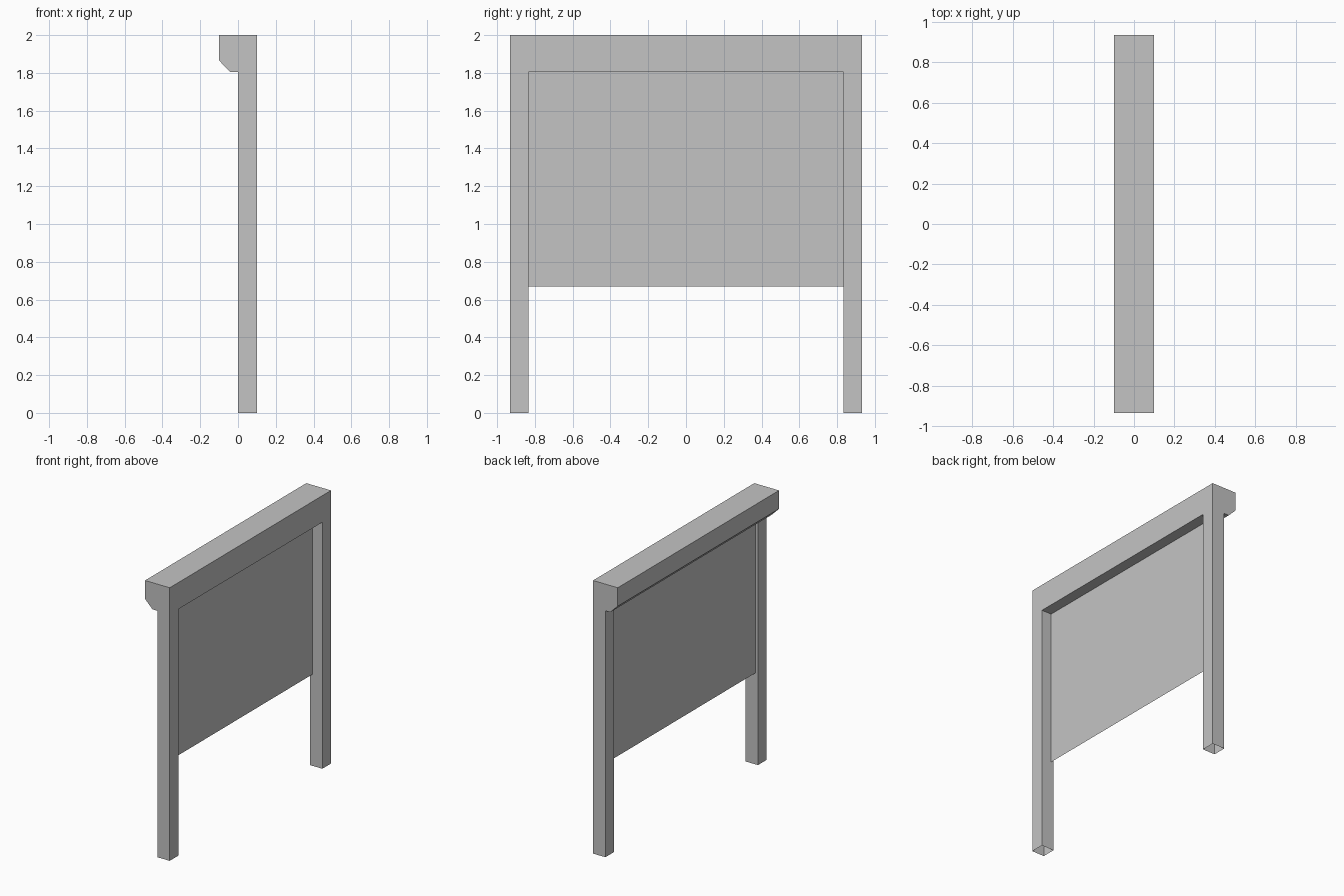
import bpy
import bmesh

cube = bpy.data.objects.get("Cube")
if cube:
    bpy.data.objects.remove(cube, do_unlink=True)

HALF_WIDTH = 0.933
LEG = 0.1
BEAM_BOTTOM = 1.805
PANEL_BOTTOM = 0.67
PANEL_X = 0.02

grey = bpy.data.materials.new("plain grey")
grey.use_nodes = True
colour = (0.55, 0.55, 0.55, 1)
grey.diffuse_color = colour
grey.node_tree.nodes["Principled BSDF"].inputs["Base Color"].default_value = colour


def extruded(name, outline, direction=None, caps=True):
    """Face from an outline, optionally swept along a direction, with or without end caps."""
    bm = bmesh.new()
    base = bm.faces.new([bm.verts.new(p) for p in outline])
    if direction:
        ends = [base]
        swept = bmesh.ops.extrude_face_region(bm, geom=[base], use_keep_orig=True)["geom"]
        verts = [g for g in swept if isinstance(g, bmesh.types.BMVert)]
        ends += [g for g in swept if isinstance(g, bmesh.types.BMFace)]
        bmesh.ops.translate(bm, verts=verts, vec=direction)
        bmesh.ops.recalc_face_normals(bm, faces=bm.faces)
        if not caps:
            bmesh.ops.delete(bm, geom=ends, context='FACES_ONLY')
    mesh = bpy.data.meshes.new(name)
    bm.to_mesh(mesh)
    bm.free()
    mesh.materials.append(grey)
    obj = bpy.data.objects.new(name, mesh)
    bpy.context.collection.objects.link(obj)
    return obj


# Top beam with a chamfered overhang on one side
beam_profile = [(-0.1, 2), (0.1, 2), (0.1, BEAM_BOTTOM), (-0.04, BEAM_BOTTOM), (-0.1, 1.865)]
extruded("top_beam", [(x, -HALF_WIDTH, z) for x, z in beam_profile], (0, 2 * HALF_WIDTH, 0))

# Square hollow legs, open at the foot
for name, side in (("front_leg", -1), ("back_leg", 1)):
    outer, inner = side * HALF_WIDTH, side * (HALF_WIDTH - LEG)
    foot = [(0, outer, 0), (LEG, outer, 0), (LEG, inner, 0), (0, inner, 0)]
    extruded(name, foot, (0, 0, BEAM_BOTTOM), caps=False)

# Thin sheet hung between the legs
edge = HALF_WIDTH - LEG
extruded("hanging_panel", [(PANEL_X, -edge, PANEL_BOTTOM), (PANEL_X, edge, PANEL_BOTTOM),
                           (PANEL_X, edge, BEAM_BOTTOM), (PANEL_X, -edge, BEAM_BOTTOM)])
